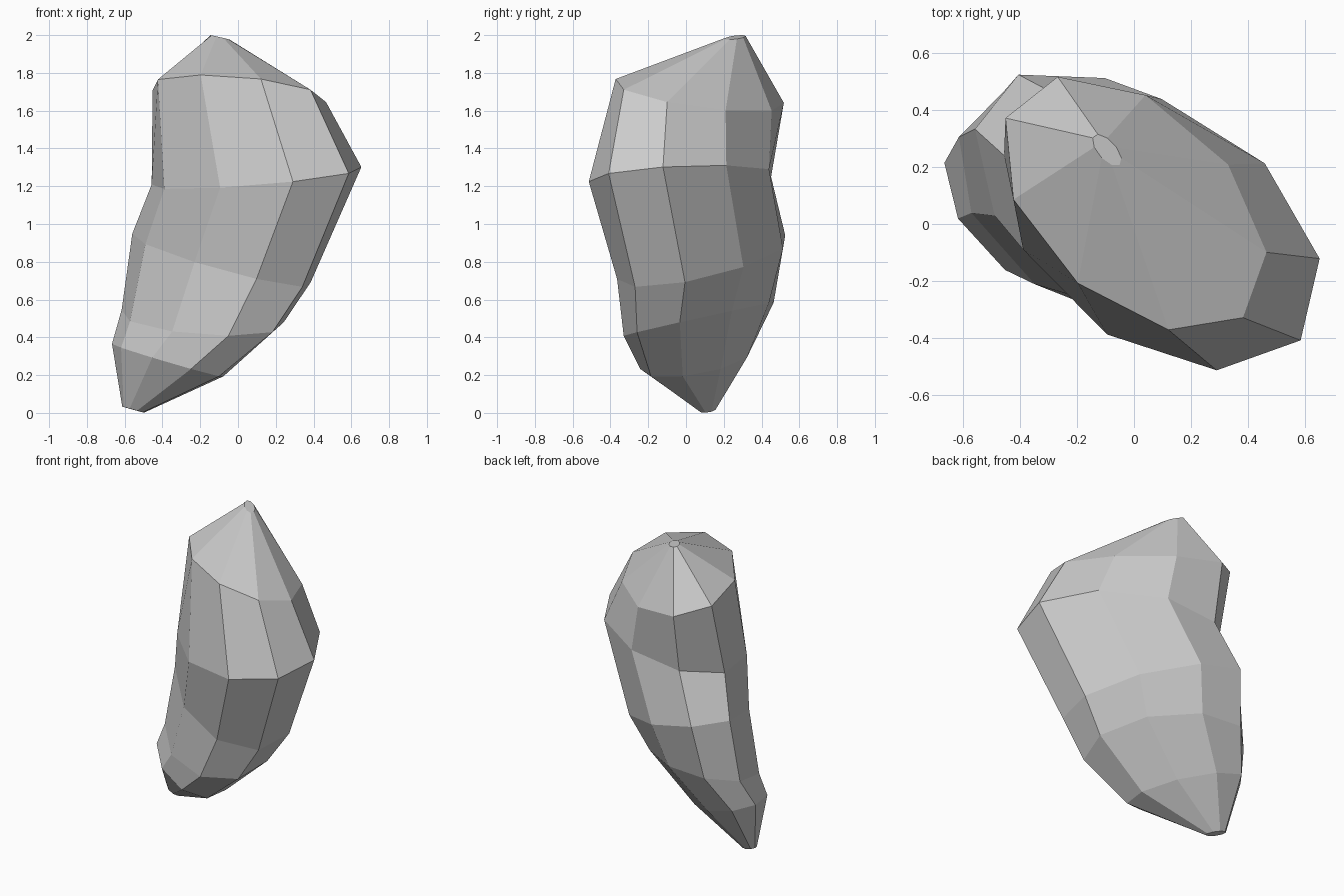
import bpy, bmesh
from math import cos, sin, tau
from mathutils import Vector

if "Cube" in bpy.data.objects:
    bpy.data.objects.remove(bpy.data.objects["Cube"])

SIDES = 9

# Each cross-section is a tilted ellipse: centre, first half-axis, second half-axis
SECTIONS = [
    ((-0.555, 0.115, 0.017), (-0.05, -0.005, 0.014), (0.03, -0.045, -0.008)),   # bottom tip
    ((-0.369, 0.052, 0.277), (-0.25, -0.033, 0.068), (0.166, -0.293, -0.057)),
    ((-0.189, 0.073, 0.498), (-0.383, -0.034, -0.013), (0.208, -0.403, -0.089)),
    ((-0.084, 0.091, 0.81), (-0.406, -0.062, 0.083), (0.256, -0.452, -0.117)),
    ((0.098, -0.02, 1.248), (-0.488, -0.07, -0.062), (0.282, -0.49, -0.013)),
    ((0.0, 0.07, 1.692), (-0.424, 0.016, 0.073), (0.198, -0.452, 0.064)),
    ((-0.095, 0.26, 1.988), (-0.045, 0.01, 0.011), (0.025, -0.055, -0.005)),    # top tip
]


def add_ring(bm, centre, u, v):
    c, u, v = Vector(centre), Vector(u), Vector(v)
    return [bm.verts.new(c + u * cos(tau * k / SIDES) + v * sin(tau * k / SIDES))
            for k in range(SIDES)]


# Loft the rock body through the sections and close both tips
bm = bmesh.new()
rings = [add_ring(bm, *s) for s in SECTIONS]
for low, high in zip(rings, rings[1:]):
    for k in range(SIDES):
        n = (k + 1) % SIDES
        bm.faces.new((low[k], low[n], high[n], high[k]))
bm.faces.new(rings[0][::-1])
bm.faces.new(rings[-1])
bmesh.ops.recalc_face_normals(bm, faces=bm.faces)

mesh = bpy.data.meshes.new("rock")
bm.to_mesh(mesh)
bm.free()
rock = bpy.data.objects.new("rock", mesh)
bpy.context.collection.objects.link(rock)
